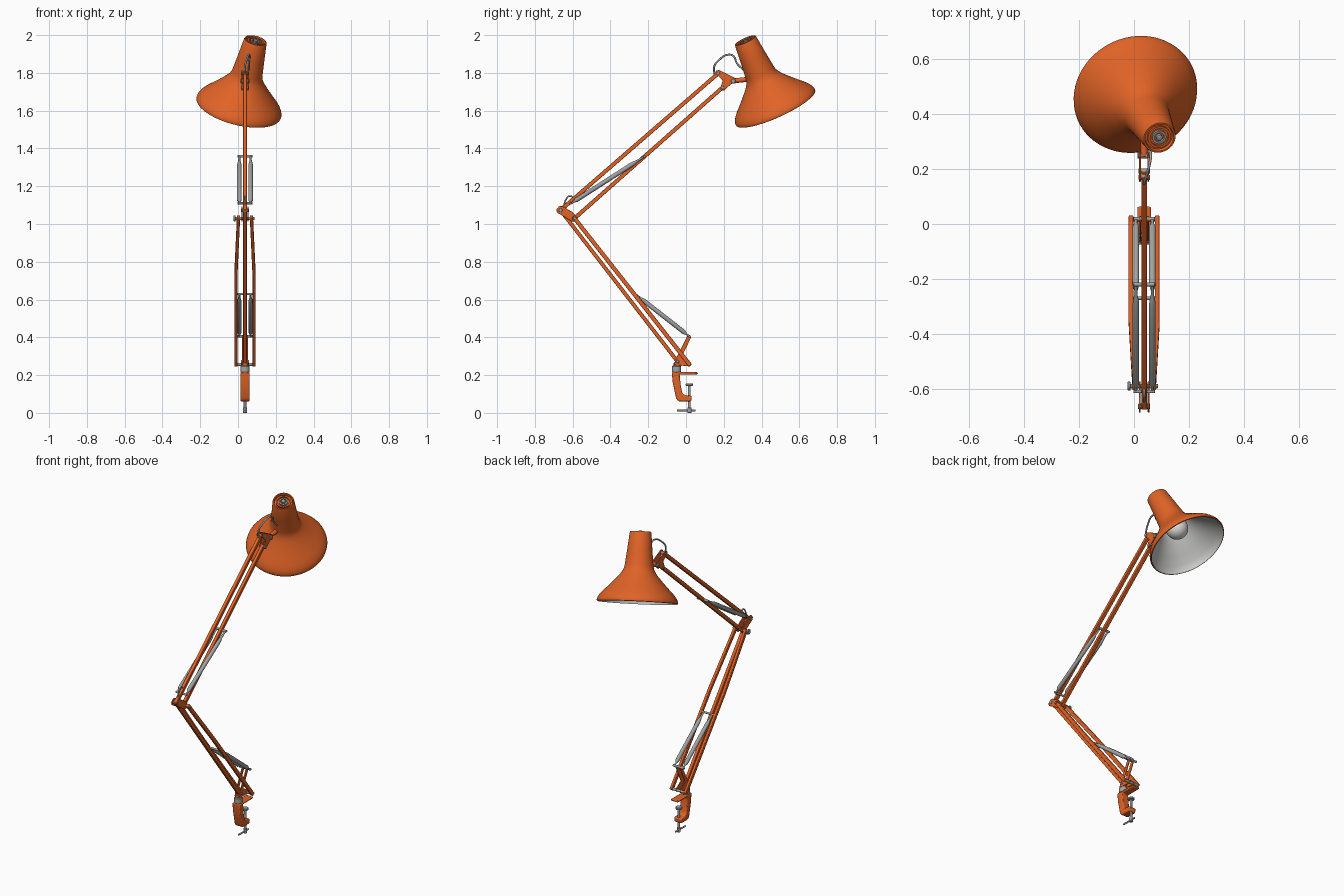
import bpy, bmesh, math
from mathutils import Vector

if "Cube" in bpy.data.objects:
    bpy.data.objects.remove(bpy.data.objects["Cube"])

CX = 0.037  # plane of the arms


def material(name, rgb):
    m = bpy.data.materials.new(name)
    m.diffuse_color = (*rgb, 1)
    m.use_nodes = True
    m.node_tree.nodes["Principled BSDF"].inputs["Base Color"].default_value = m.diffuse_color
    return m


ORANGE = material("orange_paint", (0.75, 0.125, 0.02))
STEEL = material("steel_grey", (0.36, 0.37, 0.37))
LINER = material("pale_grey", (0.58, 0.58, 0.57))
BULB = material("bulb_white", (0.72, 0.72, 0.70))


def finish(name, bm, mat, bevel=0.0):
    bmesh.ops.recalc_face_normals(bm, faces=bm.faces)
    me = bpy.data.meshes.new(name)
    bm.to_mesh(me)
    bm.free()
    ob = bpy.data.objects.new(name, me)
    bpy.context.collection.objects.link(ob)
    me.materials.append(mat)
    if bevel:
        b = ob.modifiers.new("bevel", 'BEVEL')
        b.width, b.segments, b.limit_method = bevel, 2, 'ANGLE'
    bpy.ops.object.select_all(action='DESELECT')
    ob.select_set(True)
    bpy.context.view_layer.objects.active = ob
    bpy.ops.object.shade_smooth_by_angle(angle=math.radians(35))
    return ob


def lathe(name, origin, axis, profile, mat, n=24):
    """Revolve (distance, radius) points around an axis."""
    q = Vector(axis).to_track_quat('Z', 'Y')
    bm = bmesh.new()
    rings = []
    for s, r in profile:
        k = 1 if r == 0 else n
        rings.append([bm.verts.new(Vector(origin) + q @ Vector(
            (r * math.cos(2 * math.pi * i / n), r * math.sin(2 * math.pi * i / n), s))) for i in range(k)])
    for a, b in zip(rings, rings[1:]):
        for i in range(n):
            j = (i + 1) % n
            if len(a) == 1:
                bm.faces.new((a[0], b[i], b[j]))
            elif len(b) == 1:
                bm.faces.new((a[i], a[j], b[0]))
            else:
                bm.faces.new((a[i], a[j], b[j], b[i]))
    return finish(name, bm, mat)


def rod(name, p, q, r, mat, n=16):
    d = Vector(q) - Vector(p)
    L = d.length
    return lathe(name, p, d, [(0, 0), (0, r * .85), (r * .15, r), (L - r * .15, r), (L, r * .85), (L, 0)], mat, n)


def pin(name, y, z, half, r, mat=STEEL):
    return rod(name, (CX - half, y, z), (CX + half, y, z), r, mat)


def beam(name, pts, w, h, mat=ORANGE):
    """Square bar along a path, width across x."""
    pts = [Vector(p) for p in pts]
    d = pts[-1] - pts[0]
    nrm = Vector((0, -d.z, d.y)).normalized() * h / 2
    side = Vector((w / 2, 0, 0))
    bm = bmesh.new()
    rings = [[bm.verts.new(p + side * a + nrm * b) for a, b in ((-1, -1), (1, -1), (1, 1), (-1, 1))] for p in pts]
    for a, b in zip(rings, rings[1:]):
        for i in range(4):
            bm.faces.new((a[i], a[(i + 1) % 4], b[(i + 1) % 4], b[i]))
    bm.faces.new(rings[0])
    bm.faces.new(rings[-1])
    return finish(name, bm, mat, 0.003)


def plate(name, outline, x, half, mat=ORANGE, bevel=0.002):
    """Extrude a (y, z) outline across x."""
    bm = bmesh.new()
    f = bm.faces.new([bm.verts.new((x - half, y, z)) for y, z in outline])
    ext = bmesh.ops.extrude_face_region(bm, geom=[f])
    bmesh.ops.translate(bm, vec=(2 * half, 0, 0), verts=[v for v in ext['geom'] if isinstance(v, bmesh.types.BMVert)])
    return finish(name, bm, mat, bevel)


def cable(name, pts, r, mat=STEEL):
    cu = bpy.data.curves.new(name, 'CURVE')
    cu.dimensions, cu.bevel_depth, cu.use_fill_caps = '3D', r, True
    sp = cu.splines.new('BEZIER')
    sp.bezier_points.add(len(pts) - 1)
    for bp, p in zip(sp.bezier_points, pts):
        bp.co = p
        bp.handle_left_type = bp.handle_right_type = 'AUTO'
    cu.materials.append(mat)
    ob = bpy.data.objects.new(name, cu)
    bpy.context.collection.objects.link(ob)
    bpy.ops.object.select_all(action='DESELECT')
    ob.select_set(True)
    bpy.context.view_layer.objects.active = ob
    bpy.ops.object.convert(target='MESH')


def spring(name, x, a, b):
    """Tension spring with slim hooked ends between (y, z) points."""
    p, q = Vector((x, *a)), Vector((x, *b))
    L = (q - p).length
    lathe(name, p, q - p, [(0, 0), (0, .005), (.02, .005), (.035, .012), (L * .82, .012),
                           (L * .87, .009), (L * .9, .006), (L, .005), (L, 0)], STEEL, 16)


# clamp
plate("clamp_body", [(-.076, .216), (-.07, .16), (-.053, .08), (-.046, .067), (-.035, .061), (.028, .061), (.031, .09),
                     (-.008, .094), (-.02, .106), (-.028, .145), (-.034, .203), (.063, .204), (.063, .216)],
      CX, .025, bevel=.006)
rod("clamp_screw", (CX, .018, .012), (CX, .018, .15), .007, STEEL)
rod("clamp_pad", (CX, .018, .143), (CX, .018, .156), .02, STEEL)
rod("clamp_screw_boss", (CX, .018, .0), (CX, .018, .028), .011, STEEL)
rod("clamp_handle", (CX, -.048, .012), (CX, .05, .012), .005, STEEL)
rod("swivel_collar", (CX, -.05, .214), (CX, -.05, .25), .024, STEEL)
rod("swivel_hub", (CX, -.045, .245), (CX, -.045, .268), .02, ORANGE)

# base bracket, lower arm rails and springs, mirrored either side
for tag, s in (("left", -1), ("right", 1)):
    plate("base_bracket_" + tag, [(-.065, .255), (.02, .246), (.03, .256), (.02, .27), (-.022, .298), (.027, .4),
                                  (.02, .413), (.008, .41), (-.045, .305)], CX + s * .014, .003)
    beam("lower_rail_" + tag, [(CX + s * .048, .023, .251), (CX + s * .048, -.36, .738),
                               (CX + s * .034, -.597, 1.039)], .017, .022)
    spring("lower_spring_" + tag, CX + s * .03, (.018, .405), (-.27, .63))
    spring("upper_spring_" + tag, CX + s * .03, (-.61, 1.108), (-.22, 1.358))
    plate("elbow_plate_" + tag, [(-.687, 1.075), (-.682, 1.06), (-.668, 1.052), (-.605, 1.014), (-.585, 1.012),
                                 (-.572, 1.03), (-.6, 1.062), (-.652, 1.094), (-.672, 1.094)], CX + s * .016, .003)
    plate("head_plate_" + tag, [(.153, 1.8), (.16, 1.812), (.175, 1.815), (.262, 1.772), (.264, 1.745), (.24, 1.742),
                                (.202, 1.707), (.188, 1.708), (.182, 1.722), (.195, 1.76)], CX + s * .015, .003)

# single square bars
beam("lower_rod", [(CX, -.04, .266), (CX, -.666, 1.075)], .02, .02)
beam("upper_rod_top", [(CX, -.67, 1.068), (CX, .176, 1.802)], .021, .021)
beam("upper_rod_bottom", [(CX, -.595, 1.026), (CX, .197, 1.726)], .021, .021)

# pivots and spring pins
pin("base_pivot_front", .018, .257, .055, .008)
pin("base_pivot_rear", -.045, .272, .022, .008)
pin("lower_spring_base_pin", .018, .405, .039, .007)
pin("lower_spring_arm_pin", -.27, .63, .045, .006)
pin("upper_spring_elbow_pin", -.61, 1.11, .039, .006)
pin("upper_spring_arm_pin", -.22, 1.358, .039, .007)
pin("elbow_pivot_rear", -.664, 1.073, .022, .01)
pin("elbow_pivot_front", -.59, 1.03, .05, .008)
pin("head_pivot_top", .17, 1.797, .021, .009)
pin("head_pivot_bottom", .193, 1.722, .021, .009)
rod("elbow_thumb_knob", (-.024, -.59, 1.03), (-.012, -.59, 1.03), .016, STEEL)

# cables
cable("elbow_cable", [(CX, -.648, 1.09), (CX, -.635, 1.13), (CX, -.615, 1.148), (CX, -.598, 1.138), (CX, -.59, 1.118)], .004)
cable("head_cable", [(CX, .15, 1.79), (CX, .15, 1.835), (CX + .008, .175, 1.868), (CX + .02, .22, 1.896),
                     (CX + .024, .25, 1.89), (CX + .02, .27, 1.85), (CX + .02, .305, 1.815)], .005)

# head joint
rod("shade_stem", (CX, .245, 1.757), (CX, .345, 1.768), .013, ORANGE)
pin("shade_pivot", .25, 1.757, .024, .012)

# shade, revolved around a tilted axis
TOP = Vector((.093, .314, 1.972))
AX = Vector((-.25, .45, -1)).normalized()
lathe("shade", TOP, AX, [(.012, 0), (.012, .05), (0, .053), (0, .059), (.004, .061), (.1, .071), (.19, .081), (.21, .085),
                         (.228, .094), (.25, .11), (.29, .146), (.32, .175), (.345, .2), (.365, .217), (.382, .227),
                         (.395, .2305), (.402, .229), (.404, .224)], ORANGE, 64)
lathe("shade_liner", TOP, AX, [(.404, .224), (.395, .224), (.38, .22), (.36, .207), (.32, .169), (.25, .104), (.228, .088),
                               (.205, .078), (.1, .066), (.1, 0)], LINER, 64)
lathe("bulb_socket", TOP, AX, [(.1, .028), (.19, .028), (.19, 0)], LINER)
lathe("bulb", TOP, AX, [(.18, .026), (.2, .035)] + [(.262 - .064 * math.cos(math.radians(a)),
      .064 * math.sin(math.radians(a)) if a < 180 else 0) for a in range(40, 181, 14)], BULB, 32)

# vented cap: rings and a steel switch
lathe("cap_ring", TOP, AX, [(.012, .034), (.003, .034), (.003, .043), (.012, .043)], ORANGE, 48)
lathe("switch_collar", TOP, AX, [(.012, .026), (.002, .026), (.002, .018), (.012, .018)], STEEL, 32)
lathe("switch_button", TOP, AX, [(.012, .011), (-.002, .011), (-.004, .008), (-.004, 0)], STEEL)
